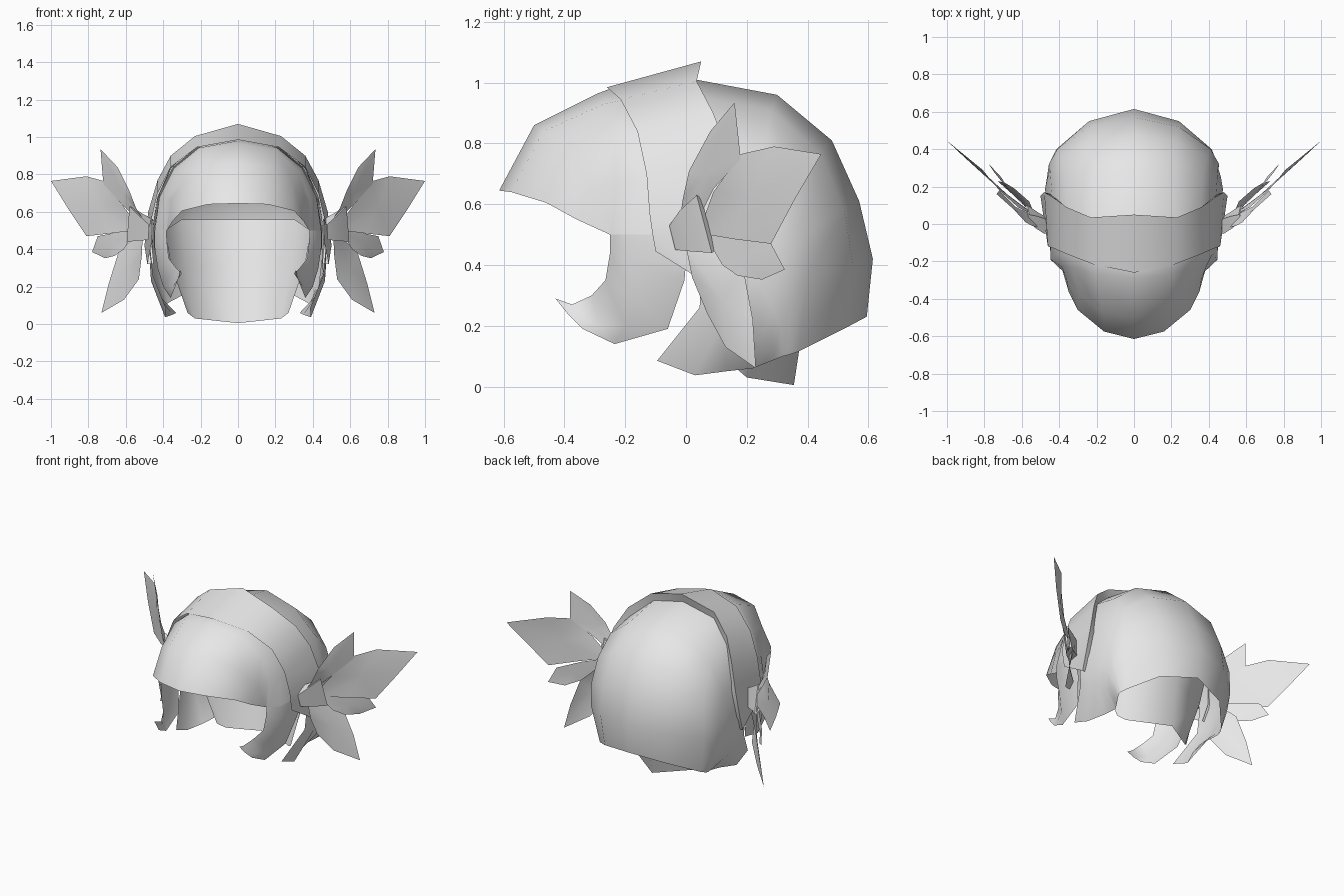
import bpy, math
from mathutils import Vector

mat = bpy.data.materials.new("light_grey")
mat.diffuse_color = (0.8, 0.8, 0.8, 1)
HEAD = Vector((0, 0.05, 0.45))


def make(name, verts, faces, angle=60):
    """Mesh object with outward normals and smooth shading below an angle."""
    me = bpy.data.meshes.new(name)
    me.from_pydata(verts, [], faces)
    me.update()
    if sum((p.center - HEAD).dot(p.normal) * p.area for p in me.polygons) < 0:
        me.flip_normals()
    me.materials.append(mat)
    ob = bpy.data.objects.new(name, me)
    bpy.context.collection.objects.link(ob)
    bpy.ops.object.select_all(action='DESELECT')
    ob.select_set(True)
    bpy.context.view_layer.objects.active = ob
    bpy.ops.object.shade_smooth_by_angle(angle=math.radians(angle))
    return ob


def sheet(name, rows, angle=60, closed=False):
    """Skin a grid of rows."""
    n = len(rows[0])
    faces = []
    for r in range(len(rows) - 1):
        for c in range(n if closed else n - 1):
            d = (c + 1) % n
            faces.append((r * n + c, r * n + d, (r + 1) * n + d, (r + 1) * n + c))
    return make(name, [p for row in rows for p in row], faces, angle)


def arch(half):
    """Complete a centre-to-side row across the middle."""
    return [(-x, y, z) for x, y, z in reversed(half[1:])] + list(half)


def flip(pts, s):
    return [(s * x, y, z) for x, y, z in pts]


# back hair: arches swept from the front rim to the bottom rim
cap = [
    [(0, -.02, 1.02), (.22, -.02, .965), (.355, .02, .85), (.43, .05, .68),
     (.47, .05, .42), (.455, .045, .26), (.385, -.095, .085)],
    [(0, .30, .96), (.22, .28, .91), (.37, .26, .79), (.445, .24, .6),
     (.475, .19, .38), (.465, .13, .23), (.39, .03, .037)],
    [(0, .48, .81), (.23, .44, .77), (.39, .36, .67), (.45, .3, .5),
     (.465, .25, .33), (.445, .2, .18), (.35, .13, .05)],
    [(0, .57, .61), (.24, .52, .58), (.41, .40, .51), (.455, .32, .4),
     (.45, .28, .27), (.43, .25, .16), (.33, .22, .06)],
    [(0, .615, .42), (.24, .55, .40), (.415, .40, .36), (.44, .34, .27),
     (.43, .31, .2), (.41, .28, .13), (.34, .24, .068)],
    [(0, .595, .23), (.23, .52, .19), (.37, .37, .115), (.385, .34, .105),
     (.385, .32, .1), (.37, .29, .088), (.345, .25, .072)],
]
sheet("back_hair", [arch(r) for r in cap])

# hair band over the crown, with a lip folded in at the rear
front = [(0, -.26, .985), (.22, -.215, .945), (.36, -.16, .84), (.43, -.13, .70),
         (.46, -.12, .57), (.462, -.11, .5), (.46, -.1, .445)]
rear = [(0, .05, 1.07), (.23, .035, 1.005), (.36, .09, .9), (.43, .14, .77),
        (.48, .17, .6), (.5, .15, .42), (.485, .1, .32)]
lip = [(0, .03, 1.01), (.215, .02, .95), (.345, .075, .84), (.41, .13, .72),
       (.445, .16, .58), (.46, .14, .42), (.45, .1, .32)]
sheet("crown_band", [arch(front), arch(rear), arch(lip)], 40)

# fringe, running back beneath the band
fringe = [
    [(0, -.1, 1.0), (.2, -.1, .95), (.34, -.06, .84), (.42, -.03, .68), (.45, -.01, .5)],
    [(0, -.25, .98), (.21, -.21, .942), (.345, -.17, .83), (.42, -.16, .68), (.445, -.19, .5)],
    [(0, -.29, .965), (.2, -.27, .93), (.33, -.23, .81), (.385, -.23, .67), (.383, -.25, .5)],
    [(0, -.5, .86), (.17, -.47, .84), (.29, -.38, .77), (.36, -.3, .66), (.382, -.25, .5)],
    [(0, -.615, .645), (.16, -.575, .64), (.30, -.46, .605), (.35, -.36, .55), (.38, -.25, .5)],
]
sheet("fringe", [arch(r) for r in fringe])

# nape flap tucked inside the back hair
nape = [
    [(0, .48, .56), (.3, .34, .56), (.39, .13, .5)],
    [(0, .40, .3), (.28, .28, .3), (.36, .13, .32)],
    [(0, .355, .005), (.23, .2, .03), (.27, .165, .06)],
]
sheet("nape_flap", [arch(r) for r in nape])

# side lock hanging from the fringe, curling forward at its tip
lock = [
    [fringe[2][4], fringe[1][4], fringe[0][4]],
    [(.38, -.25, .44), (.447, -.19, .42), (.45, 0, .41)],
    [(.37, -.265, .35), (.43, -.18, .3), (.43, -.005, .35)],
    [(.33, -.31, .3), (.4, -.2, .2), (.39, -.06, .19)],
    [(.30, -.375, .27), (.35, -.29, .2), (.36, -.235, .14)],
    [(.31, -.43, .29), (.32, -.39, .24), (.34, -.34, .19)],
]

# flared tie at the root of each bunch
tie = [
    [(.475, -.055, .53), (.48, -.035, .45), (.455, .03, .45), (.455, .02, .56)],
    [(.53, -.02, .58), (.54, .015, .445), (.51, .06, .45), (.51, .04, .59)],
    [(.58, .035, .63), (.595, .085, .44), (.57, .1, .45), (.56, .05, .62)],
]

# bunch leaves, each an outline around a raised middle
leaves = {
    "upper_leaf": [(.5, -.02, .55), (.545, -.01, .62), (.58, .01, .71), (.645, .08, .84),
                   (.735, .16, .935), (.72, .18, .75), (.63, .09, .65), (.53, .04, .55)],
    "large_leaf": [(.54, .05, .53), (.62, .09, .64), (.72, .18, .765), (.81, .29, .79),
                   (1, .445, .765), (.91, .36, .62), (.81, .28, .47), (.68, .16, .485),
                   (.56, .07, .5)],
    "small_leaf": [(.55, .06, .5), (.61, .12, .4), (.66, .17, .365), (.71, .25, .352),
                   (.78, .325, .385), (.75, .28, .47), (.65, .16, .49)],
    "lower_leaf": [(.51, 0, .46), (.515, .02, .36), (.53, .07, .24), (.61, .13, .13),
                   (.73, .23, .06), (.69, .22, .22), (.64, .19, .38), (.56, .12, .46)],
}

for side, s in (("right", 1), ("left", -1)):
    sheet("side_lock_" + side, [flip(r, s) for r in lock])
    sheet("hair_tie_" + side, [flip(r, s) for r in tie], 40, closed=True)
    # close the outer end of the tie
    make("tie_end_" + side, flip(tie[-1], s), [(0, 1, 2), (0, 2, 3)])
    for name, pts in leaves.items():
        n = len(pts)
        mid = sum((Vector(p) for p in pts), Vector()) / n + Vector((.005, -.005, 0))
        outline = flip(pts + [tuple(mid)], s)
        make(name + "_" + side, outline, [(i, (i + 1) % n, n) for i in range(n)])
